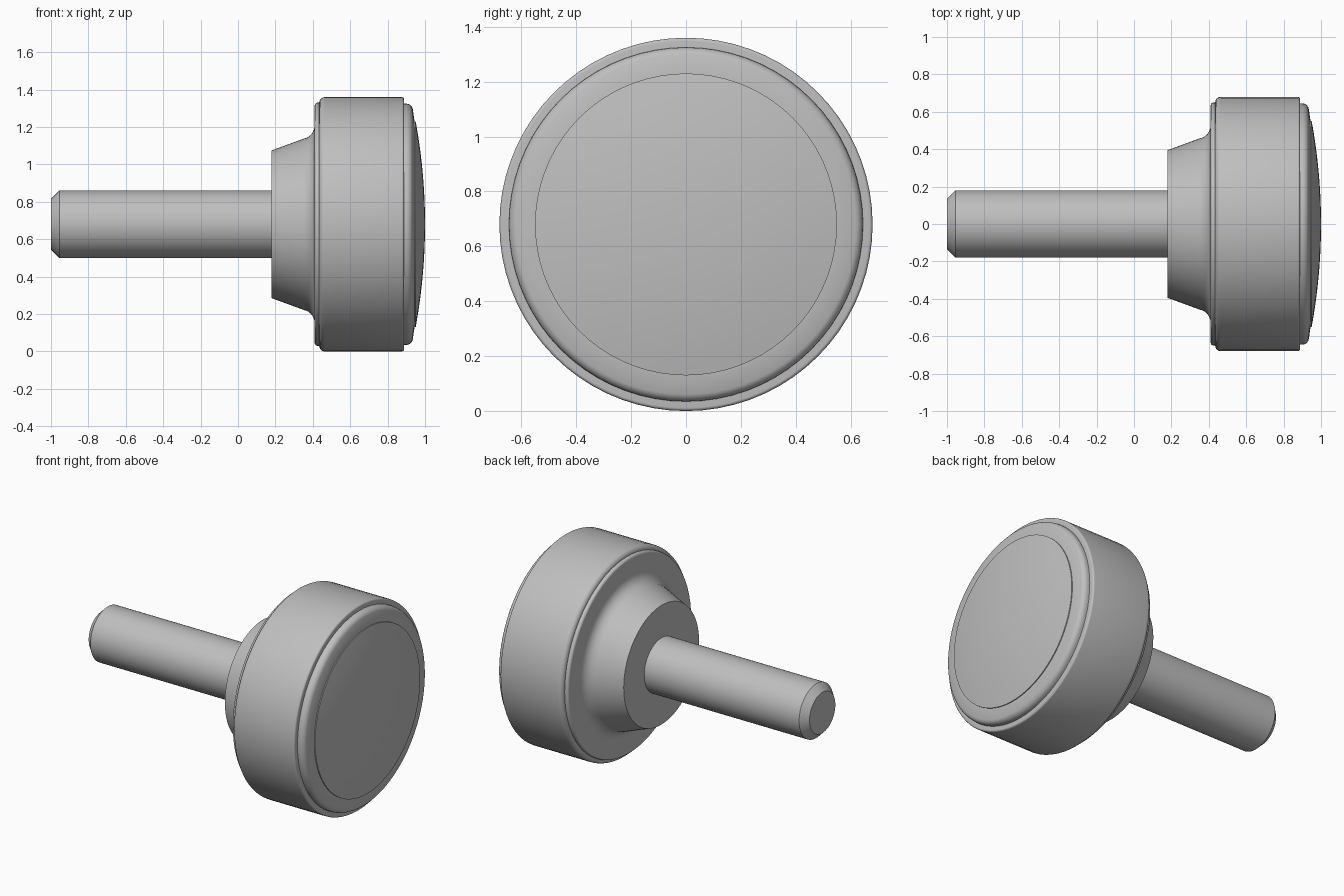
import bpy
import bmesh
import math
from mathutils import Matrix, Vector

AXIS_Z = 0.68
SEGMENTS = 72

if "Cube" in bpy.data.objects:
    bpy.data.objects.remove(bpy.data.objects["Cube"], do_unlink=True)

grey = bpy.data.materials.new("plain_grey")
grey.use_nodes = True
colour = (0.52, 0.52, 0.52, 1)
grey.diffuse_color = colour
grey.node_tree.nodes["Principled BSDF"].inputs["Base Color"].default_value = colour


def arc(cx, cr, radius, start, end, steps=5):
    """Profile points on an arc; angles in degrees from +x towards outward."""
    angles = [math.radians(start + (end - start) * i / steps) for i in range(steps + 1)]
    return [(cx + radius * math.cos(a), cr + radius * math.sin(a)) for a in angles]


def lathe(name, profile):
    """Revolve (x, radius) points about the long axis."""
    bm = bmesh.new()
    verts = [bm.verts.new((x, 0, r)) for x, r in profile]
    edges = [bm.edges.new(pair) for pair in zip(verts, verts[1:])]
    bmesh.ops.spin(bm, geom=verts + edges, cent=(0, 0, 0), axis=(1, 0, 0),
                   angle=math.tau, steps=SEGMENTS, use_merge=True)
    bmesh.ops.remove_doubles(bm, verts=bm.verts, dist=0.0002)
    bmesh.ops.recalc_face_normals(bm, faces=bm.faces)
    mesh = bpy.data.meshes.new(name)
    bm.to_mesh(mesh)
    bm.free()
    mesh.materials.append(grey)
    obj = bpy.data.objects.new(name, mesh)
    obj.location.z = AXIS_Z
    bpy.context.collection.objects.link(obj)
    bpy.ops.object.select_all(action="DESELECT")
    obj.select_set(True)
    bpy.context.view_layer.objects.active = obj
    bpy.ops.object.shade_smooth_by_angle(angle=math.radians(30))
    return obj


# Shaft with chamfered tip
lathe("shaft", [(-1, 0), (-1, 0.135), (-0.955, 0.18), (0.2, 0.18), (0.2, 0)])

# Tapered collar, filleted flange, and raised front rim
collar = [(0.18, 0), (0.18, 0.395), (0.36, 0.461)]
fillet = arc(0.335, 0.53, 0.075, -70, 0)
flange = arc(0.425, 0.635, 0.015, 180, 90)
rim = arc(0.9, 0.61, 0.035, 90, 15)
lathe("knob_core", [*collar, *fillet, *flange, (0.9, 0.645), *rim,
                    (0.944, 0.55), (0.944, 0)])

# Grip band with rounded edges
lathe("grip_band", [(0.434, 0.6), *arc(0.464, 0.65, 0.03, 180, 90),
                    *arc(0.876, 0.668, 0.012, 90, 0), (0.888, 0.6), (0.434, 0.6)])

# Shallow domed end cap
dome_radius = 0.55
edge_x, dome_height = 0.95, 0.05
sphere = (dome_radius ** 2 + dome_height ** 2) / (2 * dome_height)
edge_angle = math.degrees(math.asin(dome_radius / sphere))
lathe("end_cap", [(0.94, 0), (0.94, dome_radius),
                  *arc(edge_x + dome_height - sphere, 0, sphere, edge_angle, 0, 10)])
